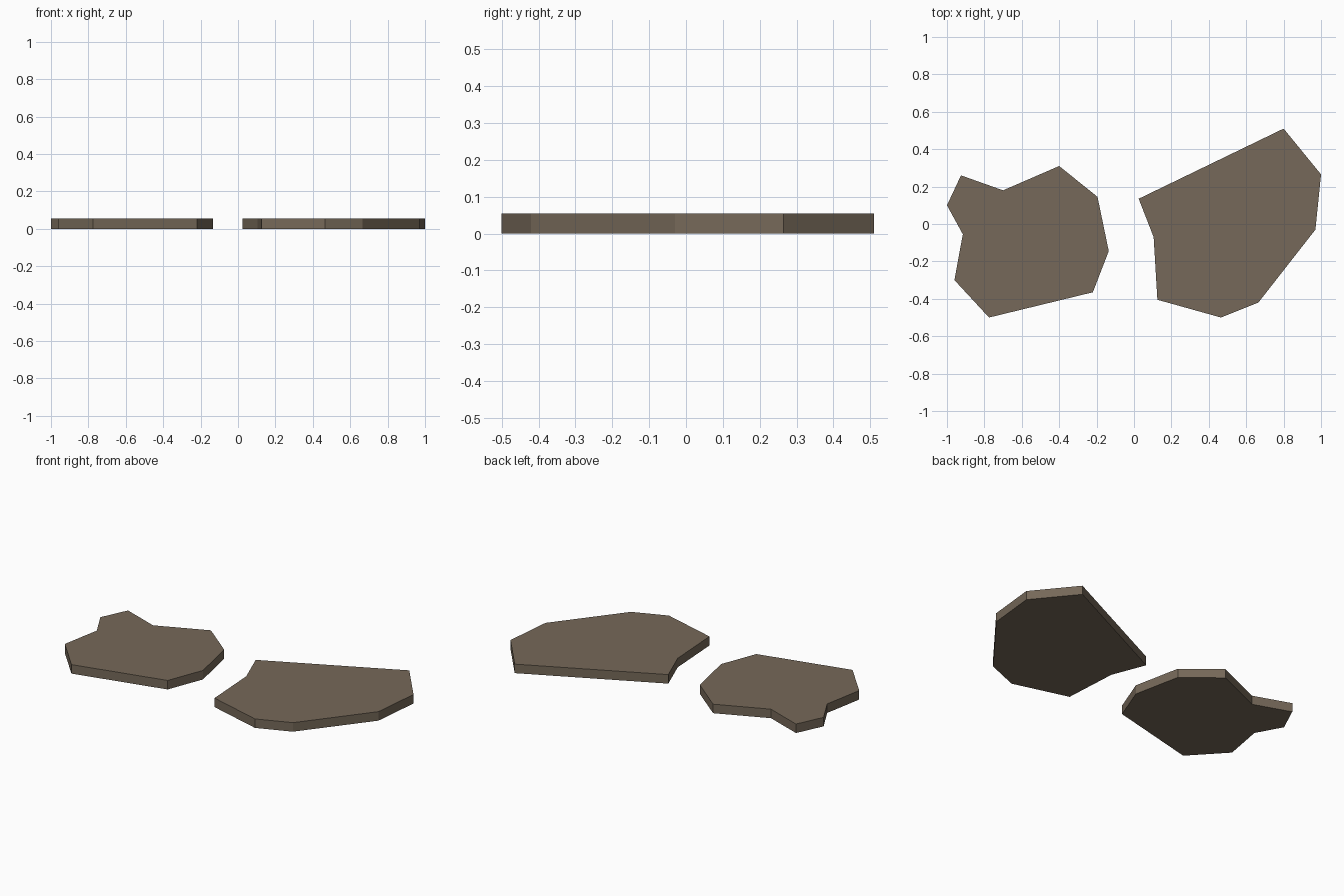
import bpy, bmesh

if "Cube" in bpy.data.objects:
    bpy.data.objects.remove(bpy.data.objects["Cube"])

THICK = 0.055

stone = bpy.data.materials.new("stone_brown")
stone.diffuse_color = (0.18, 0.14, 0.10, 1)
stone.use_nodes = True
stone.node_tree.nodes["Principled BSDF"].inputs["Base Color"].default_value = stone.diffuse_color


def slab(name, outline):
    """Flat stone: outline extruded straight up from the ground."""
    bm = bmesh.new()
    base = bm.faces.new([bm.verts.new((x, y, 0)) for x, y in outline])
    ext = bmesh.ops.extrude_face_region(bm, geom=[base], use_keep_orig=True)
    top = [v for v in ext["geom"] if isinstance(v, bmesh.types.BMVert)]
    bmesh.ops.translate(bm, verts=top, vec=(0, 0, THICK))
    bmesh.ops.recalc_face_normals(bm, faces=bm.faces[:])
    mesh = bpy.data.meshes.new(name)
    bm.to_mesh(mesh)
    bm.free()
    mesh.materials.append(stone)
    obj = bpy.data.objects.new(name, mesh)
    bpy.context.collection.objects.link(obj)
    return obj


# Left stone, with a spur at its back left
slab("left_flagstone", [
    (-1.0, 0.10), (-0.915, -0.055), (-0.93, -0.135), (-0.96, -0.30),
    (-0.775, -0.50), (-0.22, -0.365), (-0.135, -0.145), (-0.195, 0.145),
    (-0.40, 0.31), (-0.70, 0.18), (-0.925, 0.26)])

# Right stone, with a long straight back edge
slab("right_flagstone", [
    (0.025, 0.135), (0.105, -0.07), (0.125, -0.405), (0.465, -0.50),
    (0.665, -0.42), (0.97, -0.03), (1.0, 0.265), (0.80, 0.51)])
